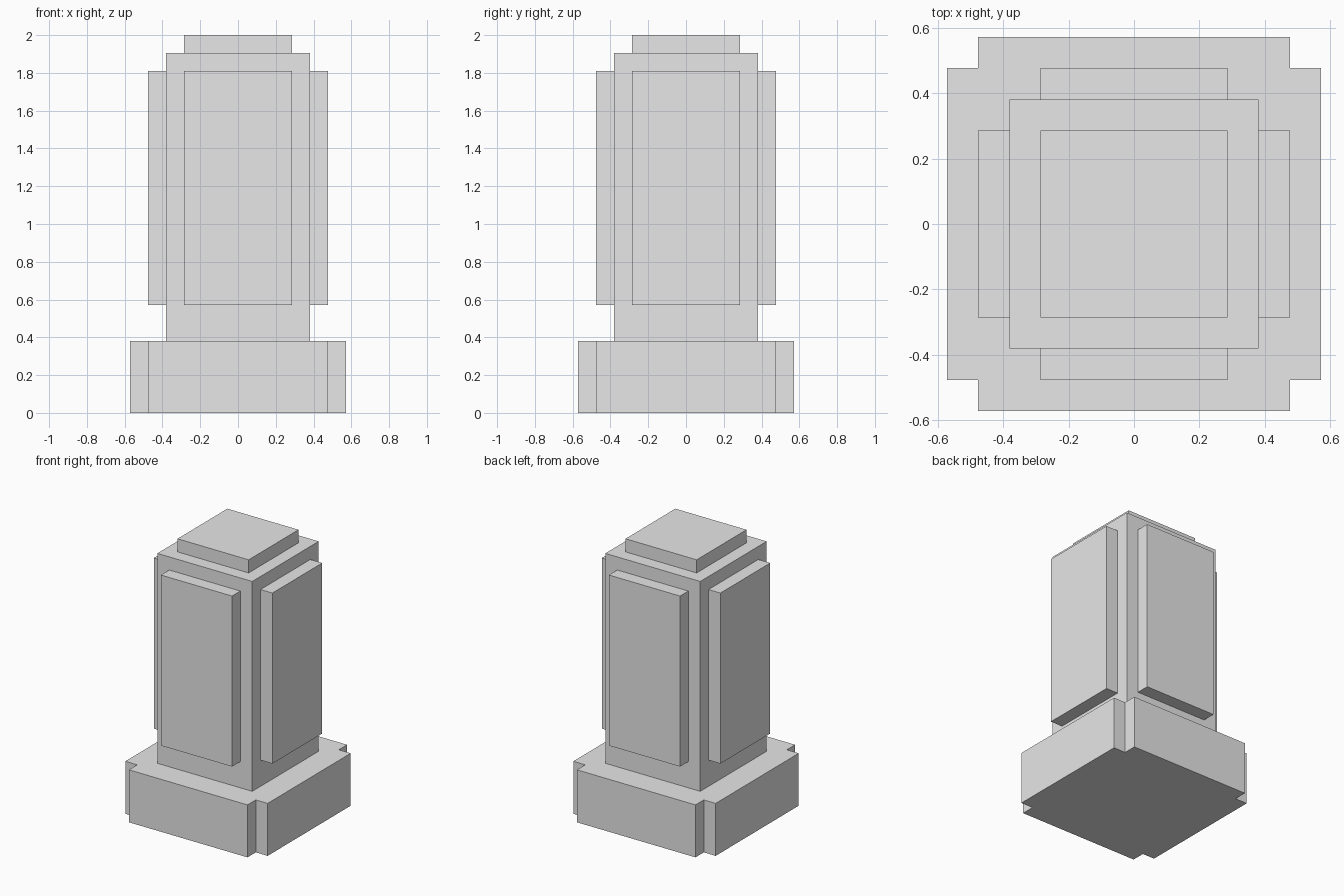
import bpy

cube = bpy.data.objects.get("Cube")
if cube:
    bpy.data.objects.remove(cube, do_unlink=True)

U = 2 / 21  # module: the pillar is 21 units tall

stone = bpy.data.materials.new("light_grey_stone")
stone.use_nodes = True
stone.diffuse_color = (0.8, 0.8, 0.8, 1)
stone.node_tree.nodes["Principled BSDF"].inputs["Base Color"].default_value = (0.8, 0.8, 0.8, 1)


def prism(name, outline, bottom, top):
    """Extrude a closed xy outline between two heights, all in units."""
    n = len(outline)
    verts = [(x * U, y * U, z * U) for z in (bottom, top) for x, y in outline]
    faces = [list(range(n))[::-1], list(range(n, 2 * n))]
    faces += [(i, (i + 1) % n, n + (i + 1) % n, n + i) for i in range(n)]
    mesh = bpy.data.meshes.new(name)
    mesh.from_pydata(verts, [], faces)
    mesh.materials.append(stone)
    obj = bpy.data.objects.new(name, mesh)
    bpy.context.collection.objects.link(obj)
    return obj


def rect(x0, x1, y0, y1):
    return [(x0, y0), (x1, y0), (x1, y1), (x0, y1)]


# Plinth with a square notch in each corner
corner = [(6, -5), (6, 5), (5, 5)]
plinth = []
for x, y in corner:
    plinth.append((x, y))
plinth += [(5, 6), (-5, 6), (-5, 5), (-6, 5), (-6, -5), (-5, -5), (-5, -6), (5, -6), (5, -5)]
prism("plinth", plinth, 0, 4)

# Square shaft and cap
prism("shaft", rect(-4, 4, -4, 4), 4, 20)
prism("cap", rect(-3, 3, -3, 3), 20, 21)

# Raised panel on each side of the shaft
prism("front_panel", rect(-3, 3, -5, -4), 6, 19)
prism("back_panel", rect(-3, 3, 4, 5), 6, 19)
prism("left_panel", rect(4, 5, -3, 3), 6, 19)
prism("right_panel", rect(-5, -4, -3, 3), 6, 19)
